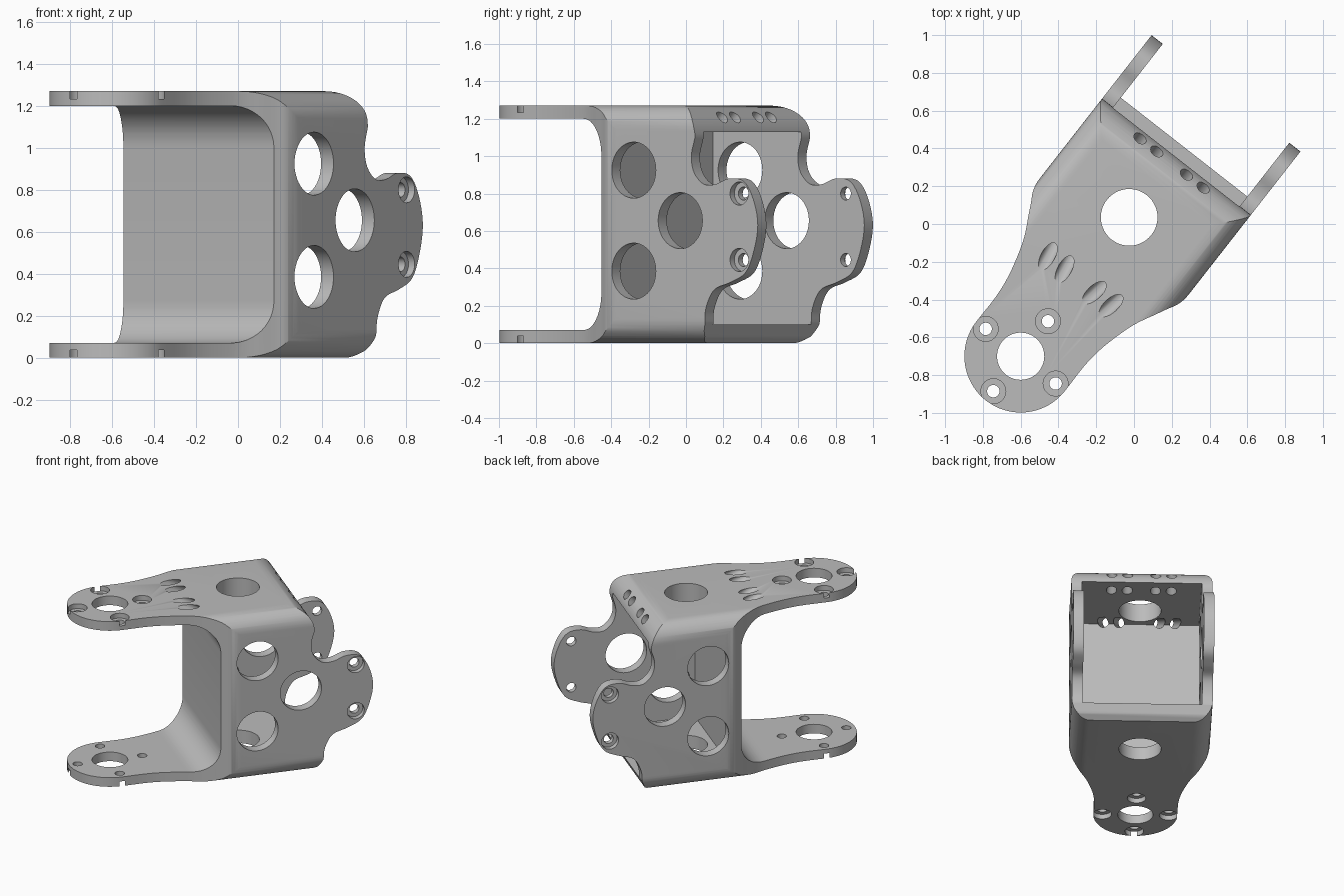
import bpy, bmesh
from math import sin, cos, pi, radians
from mathutils import Vector

cube = bpy.data.objects.get("Cube")
if cube:
    bpy.data.objects.remove(cube, do_unlink=True)

H = 1.27          # overall height
HALF = 0.5        # half width of the body


def arc(cx, cy, r, a0, a1, n=12):
    return [(cx + r * cos(radians(a0 + (a1 - a0) * i / n)),
             cy + r * sin(radians(a0 + (a1 - a0) * i / n))) for i in range(n + 1)]


def spline(points, steps=5):
    """Smooth curve through 2D points."""
    p = [Vector(q) for q in points]
    p = [p[0] * 2 - p[1]] + p + [p[-1] * 2 - p[-2]]
    out = []
    for a, b, c, d in zip(p, p[1:], p[2:], p[3:]):
        for i in range(steps):
            t = i / steps
            out.append(tuple(0.5 * (2 * b + (c - a) * t + (2 * a - 5 * b + 4 * c - d) * t * t
                                    + (3 * b - a - 3 * c + d) * t ** 3)))
    return out + [tuple(points[-1])]


def prism(name, outline, axis, lo, hi):
    """Extrude a 2D outline along one axis."""
    place = {"x": lambda a, b, t: (t, a, b),
             "y": lambda a, b, t: (a, t, b),
             "z": lambda a, b, t: (a, b, t)}[axis]
    bm = bmesh.new()
    face = bm.faces.new([bm.verts.new(place(a, b, lo)) for a, b in outline])
    new = bmesh.ops.extrude_face_region(bm, geom=[face])["geom"]
    shift = Vector(place(0, 0, hi - lo))
    bmesh.ops.translate(bm, vec=shift, verts=[v for v in new if isinstance(v, bmesh.types.BMVert)])
    bmesh.ops.recalc_face_normals(bm, faces=bm.faces)
    mesh = bpy.data.meshes.new(name)
    bm.to_mesh(mesh)
    bm.free()
    ob = bpy.data.objects.new(name, mesh)
    bpy.context.collection.objects.link(ob)
    return ob


def rod(start, end, r, sides=40):
    """Round cutter between two points."""
    a, b = Vector(start), Vector(end)
    bpy.ops.mesh.primitive_cylinder_add(vertices=sides, radius=r, depth=(b - a).length,
                                        location=(a + b) / 2,
                                        rotation=(b - a).to_track_quat("Z", "Y").to_euler())
    return bpy.context.object


def combine(ob, tool, operation="DIFFERENCE"):
    tool.hide_render = True
    mod = ob.modifiers.new("cut", "BOOLEAN")
    mod.solver = "EXACT"
    mod.operation = operation
    mod.object = tool
    bpy.context.view_layer.update()
    bpy.context.view_layer.objects.active = ob
    bpy.ops.object.modifier_apply(modifier=mod.name)
    bpy.data.objects.remove(tool, do_unlink=True)


# Plan outline: round arm tip flaring into the wide body
flare = spline([(.298, .03), (.297, .15), (.305, .25), (.327, .36), (.37, .5), (.43, .62),
                (.458, .675), (.485, .725), (.498, .775), (HALF, .83)])
right = arc(0, 0, .298, -90, 0, 24) + flare + [(HALF, 1.9)]
left = [(-x, y) for x, y in reversed(right[1:])]
bracket = prism("servo_bracket", right + left, "z", 0, H)

# Rounded cross-section of the body
R = 0.13
section = (arc(HALF - R, R, R, -90, 0) + arc(HALF - R, H - R, R, 0, 90)
           + arc(R - HALF, H - R, R, 90, 180) + arc(R - HALF, R, R, 180, 270))
combine(bracket, prism("section", section, "y", -1, 2.2), "INTERSECT")

# Side profile: rear ears and the rounded rear top edge
ear = spline([(1.405, .1), (1.415, .19), (1.47, .285), (1.58, .325), (1.68, .375), (1.735, .48),
              (1.766, .63), (1.735, .77), (1.67, .865), (1.57, .88), (1.48, .85), (1.4, .85),
              (1.335, .91), (1.315, 1), (1.34, 1.1)])
profile = ([(-1, -.1), (1.31, -.1), (1.33, 0), (1.375, .035)] + ear
           + arc(1.17, 1.1, .17, 0, 90)[1:] + [(1.1, 1.4), (-1, 1.4)])
combine(bracket, prism("profile", profile, "x", -1, 1), "INTERSECT")

# Front gap between the two arms, with filleted corners
gap = ([(-1, .07)] + arc(.47, .27, .2, -90, 0) + arc(.47, 1.0, .2, 0, 90) + [(-1, 1.2)])
combine(bracket, prism("gap", gap, "x", -1, 1))

# Rear pocket between the ears
pocket = [(-.425, .1), (.425, .1), (.425, 1.13), (-.425, 1.13)]
combine(bracket, prism("pocket", pocket, "y", .74, 2.2))

# Arm holes and large lightening holes through the top and bottom
combine(bracket, rod((0, 0, -.2), (0, 0, 1.5), .125, 48))
combine(bracket, rod((0, .933, -.2), (0, .933, 1.5), .15, 48))

# Screw holes round the arm hubs, counterbored on the outer faces
for i in range(4):
    x, y = .235 * cos(i * pi / 2), .235 * sin(i * pi / 2)
    combine(bracket, rod((x, y, -.2), (x, y, 1.5), .033, 24))
    combine(bracket, rod((x, y, -.2), (x, y, .037), .066, 32))
    combine(bracket, rod((x, y, H - .037), (x, y, 1.5), .066, 32))

# Large side holes
for y, z in ((.924, .925), (.924, .385), (1.24, .655)):
    combine(bracket, rod((-1, y, z), (1, y, z), .15, 48))

# Ear screw holes, counterbored from outside
for z in (.8, .445):
    combine(bracket, rod((-1, 1.64, z), (1, 1.64, z), .035, 24))
    for s in (-1, 1):
        combine(bracket, rod((s * .463, 1.64, z), (s, 1.64, z), .062, 32))

# Slanted cable holes into the pocket, front and rear
for x in (-.212, -.1, .1, .212):
    fan = .15 if x > 0 else -.15
    along = Vector((fan, .88, -.47)).normalized()
    start = Vector((x, .505, H))
    combine(bracket, rod(start - along * .2, start + along * .36, .037, 24))
    combine(bracket, rod((x, 1.4, 1.31), (x, 1.17, 1.08), .037, 24))

# Finish: one flat grey, smooth curves with sharp edges, turned into place
grey = bpy.data.materials.new("plain grey")
grey.use_nodes = True
colour = (.5, .5, .5, 1)
grey.diffuse_color = colour
grey.node_tree.nodes["Principled BSDF"].inputs["Base Color"].default_value = colour
bracket.data.materials.clear()
bracket.data.materials.append(grey)
for face in bracket.data.polygons:
    face.material_index = 0
bracket.location = (-.6, -.7, 0)
bracket.rotation_euler = (0, 0, radians(-38))
bpy.ops.object.select_all(action="DESELECT")
bracket.select_set(True)
bpy.context.view_layer.objects.active = bracket
bpy.ops.object.shade_smooth_by_angle(angle=radians(30))
